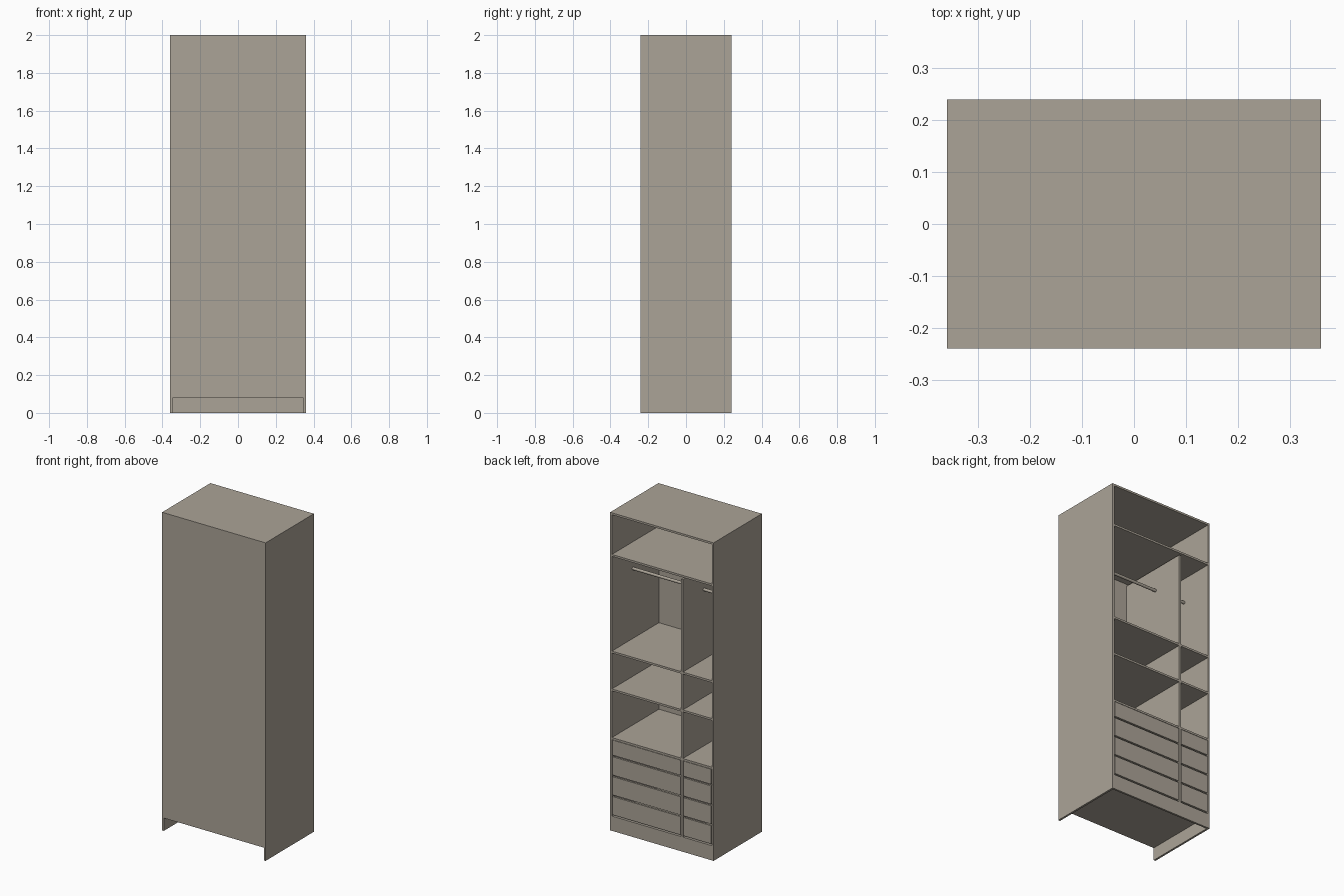
import bpy

if "Cube" in bpy.data.objects:
    bpy.data.objects.remove(bpy.data.objects["Cube"])

W, D, H = 0.72, 0.48, 2.0      # overall size
T = 0.0125                     # board thickness
XI = W / 2 - T                 # inner face of the sides
YF = D / 2                     # open side
YB = -D / 2 + T                # inner face of the back panel
DIV = -0.14                    # centre of the upright divider
BASE = 0.08                    # plinth height

wood = bpy.data.materials.new("warm_grey_board")
wood.diffuse_color = (0.41, 0.37, 0.31, 1)
wood.use_nodes = True
wood.node_tree.nodes["Principled BSDF"].inputs["Base Color"].default_value = wood.diffuse_color


def box(name, x0, x1, y0, y1, z0, z1):
    bpy.ops.mesh.primitive_cube_add(
        size=1, location=((x0 + x1) / 2, (y0 + y1) / 2, (z0 + z1) / 2))
    ob = bpy.context.object
    ob.name = name
    ob.scale = (x1 - x0, y1 - y0, z1 - z0)
    bpy.ops.object.transform_apply(location=False, rotation=False, scale=True)
    ob.data.materials.append(wood)
    return ob


def rod(name, x0, x1, y, z, r):
    bpy.ops.mesh.primitive_cylinder_add(
        vertices=24, radius=r, depth=x1 - x0,
        location=((x0 + x1) / 2, y, z), rotation=(0, 1.570796, 0))
    ob = bpy.context.object
    ob.name = name
    ob.data.materials.append(wood)
    bpy.ops.object.shade_smooth_by_angle()


# Carcass: sides to the floor, top, bottom, raised back panel, plinth
box("left_side", -W / 2, -XI, -YF, YF, 0, H)
box("right_side", XI, W / 2, -YF, YF, 0, H)
box("top_panel", -XI, XI, -YF, YF, H - T, H)
box("back_panel", -XI, XI, -YF, YB, BASE, H - T)
box("bottom_panel", -XI, XI, YB, YF, BASE, BASE + T)
box("plinth", -XI, XI, YF - T, YF, 0, BASE)

# Full-width shelves (centre heights)
for i, z in enumerate((0.58, 0.886, 1.124, 1.732)):
    box(f"shelf_{i + 1}", -XI, XI, YB, YF, z - T / 2, z + T / 2)

# Upright divider, in pieces between the shelves
levels = [(BASE + T, 0.58 - T / 2), (0.58 + T / 2, 0.886 - T / 2),
          (0.886 + T / 2, 1.124 - T / 2), (1.124 + T / 2, 1.712)]
for i, (z0, z1) in enumerate(levels):
    box(f"divider_{i + 1}", DIV - T / 2, DIV + T / 2, YB, YF, z0, z1)

# Two bays: a hanging rod and four drawer fronts in each
bays = {"narrow": (-XI, DIV - T / 2), "wide": (DIV + T / 2, XI)}
for bay, (x0, x1) in bays.items():
    rod(f"{bay}_hanging_rod", x0, x1, 0.03, 1.57, 0.009)
    for i in range(4):
        z0 = 0.102 + 0.125 * i
        z1 = min(z0 + 0.115, 0.58 - T / 2 - 0.002)
        box(f"{bay}_drawer_front_{i + 1}", x0 + 0.004, x1 - 0.004,
            YF - T, YF, z0, z1)
